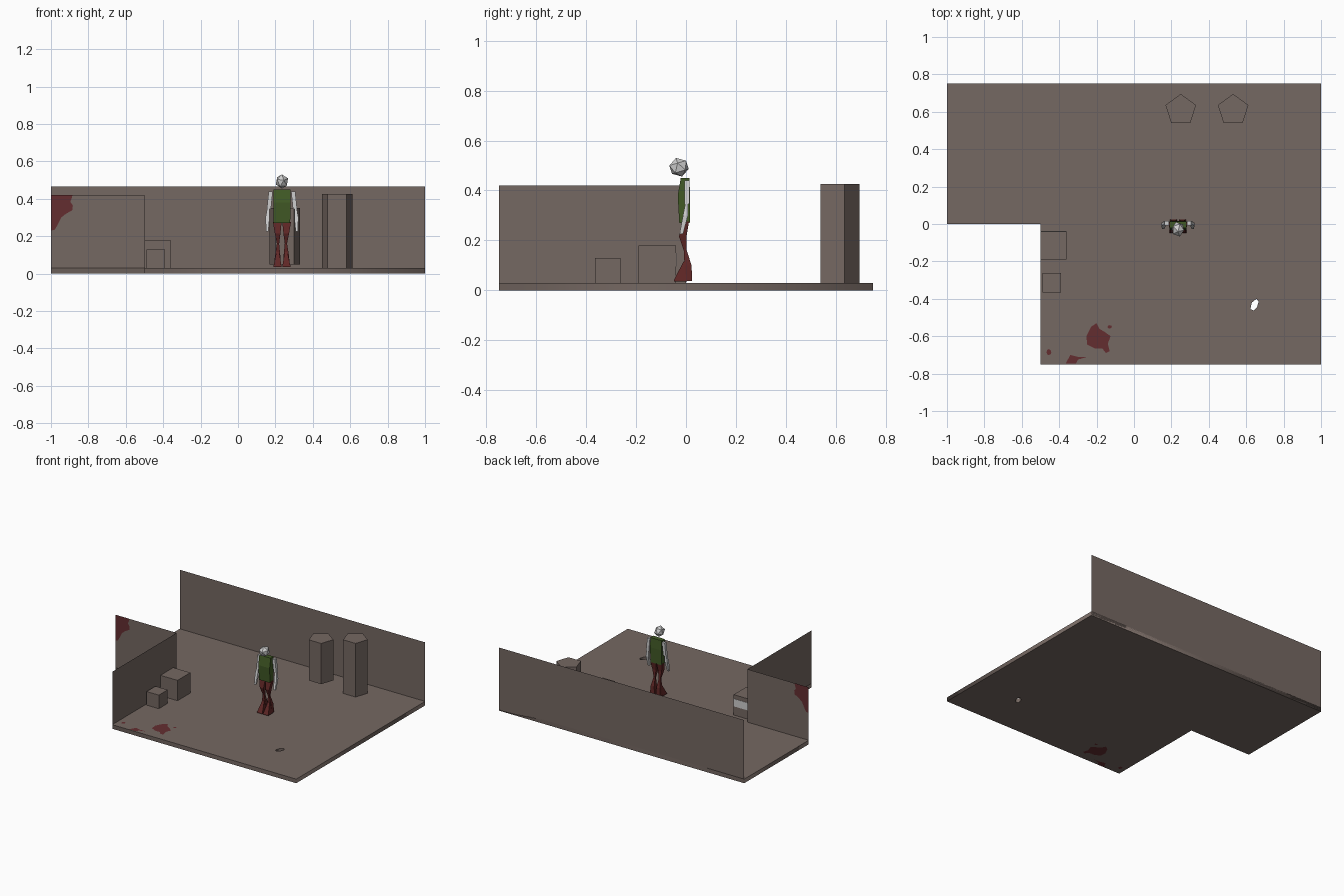
import bpy, bmesh, math
from mathutils import Matrix

if "Cube" in bpy.data.objects:
    bpy.data.objects.remove(bpy.data.objects["Cube"])


def material(name, rgb):
    m = bpy.data.materials.new(name)
    m.diffuse_color = (*rgb, 1)
    m.use_nodes = True
    m.node_tree.nodes["Principled BSDF"].inputs["Base Color"].default_value = m.diffuse_color
    return m


STONE = material("brown stone", (0.178, 0.138, 0.122))
BLOOD = material("dark blood", (0.127, 0.027, 0.030))
BONE = material("pale grey", (0.62, 0.62, 0.62))
GREEN = material("moss green", (0.053, 0.102, 0.019))
RED = material("trouser red", (0.115, 0.020, 0.019))


def finish(name, bm, mat, recalc=True):
    if recalc:
        bmesh.ops.recalc_face_normals(bm, faces=bm.faces)
    me = bpy.data.meshes.new(name)
    bm.to_mesh(me)
    bm.free()
    me.materials.append(mat)
    ob = bpy.data.objects.new(name, me)
    bpy.context.collection.objects.link(ob)
    return ob


def sheet(name, pts, mat):
    """A single flat face."""
    bm = bmesh.new()
    bm.faces.new([bm.verts.new(p) for p in pts])
    return finish(name, bm, mat, recalc=False)


def box(name, x0, x1, y0, y1, z0, z1, mat):
    bm = bmesh.new()
    bmesh.ops.create_cube(bm, size=1)
    for v in bm.verts:
        v.co = ((x0, x1)[v.co.x > 0], (y0, y1)[v.co.y > 0], (z0, z1)[v.co.z > 0])
    return finish(name, bm, mat)


def loft(name, sections, n, mat, turn=0.0):
    """Closed body through sections (cx, cy, z, rx, ry) with n sides."""
    bm = bmesh.new()
    k = math.sqrt(2) if n == 4 else 1
    rings = []
    for cx, cy, z, rx, ry in sections:
        ring = []
        for i in range(n):
            a = turn + math.tau * i / n
            ring.append(bm.verts.new((cx + k * rx * math.cos(a), cy + k * ry * math.sin(a), z)))
        rings.append(ring)
    for lo, hi in zip(rings, rings[1:]):
        for i in range(n):
            j = (i + 1) % n
            bm.faces.new((lo[i], lo[j], hi[j], hi[i]))
    bm.faces.new(rings[0])
    bm.faces.new(rings[-1])
    return finish(name, bm, mat)


def ellipse(cx, cy, rx, ry, n=8):
    return [(cx + rx * math.cos(math.tau * i / n), cy + ry * math.sin(math.tau * i / n)) for i in range(n)]


# Floor: L-shaped slab with a small hole, from a filled 2D curve
outline = [(-1, 0), (-0.5, 0), (-0.5, -0.75), (1, -0.75), (1, 0.75), (-1, 0.75)]
hole = [(0.622, -0.455), (0.64, -0.463), (0.658, -0.445), (0.666, -0.415), (0.655, -0.40), (0.63, -0.42)]
cu = bpy.data.curves.new("floor", "CURVE")
cu.dimensions = "2D"
cu.fill_mode = "BOTH"
cu.extrude = 0.015
for loop in (outline, hole):
    s = cu.splines.new("POLY")
    s.points.add(len(loop) - 1)
    for p, (x, y) in zip(s.points, loop):
        p.co = (x, y, 0, 1)
    s.use_cyclic_u = True
cu.materials.append(STONE)
floor = bpy.data.objects.new("floor", cu)
floor.location.z = 0.015
bpy.context.collection.objects.link(floor)
bpy.context.view_layer.objects.active = floor
floor.select_set(True)
bpy.ops.object.convert(target="MESH")

# Walls: thin sheets
sheet("back_wall", [(-1, 0.75, 0), (1, 0.75, 0), (1, 0.75, 0.465), (-1, 0.75, 0.465)], STONE)
sheet("inner_wall_side", [(-0.5, -0.75, 0), (-0.5, 0, 0), (-0.5, 0, 0.42), (-0.5, -0.75, 0.42)], STONE)
sheet("inner_wall_front", [(-1, 0, 0), (-0.5, 0, 0), (-0.5, 0, 0.42), (-1, 0, 0.42)], STONE)

# Blood stain on the inner wall, both sides
stain = [(-1, 0.23), (-0.98, 0.235), (-0.965, 0.26), (-0.945, 0.30), (-0.92, 0.32), (-0.885, 0.34),
         (-0.883, 0.365), (-0.897, 0.385), (-0.89, 0.40), (-0.885, 0.42), (-1, 0.42)]
sheet("wall_stain_front", [(x, -0.001, z) for x, z in stain], BLOOD)
sheet("wall_stain_back", [(x, 0.001, z) for x, z in reversed(stain)], BLOOD)

# Blood pools on the floor, top and underside
pools = [
    [(-0.255, -0.60), (-0.25, -0.645), (-0.21, -0.665), (-0.17, -0.665), (-0.15, -0.69), (-0.13, -0.68),
     (-0.14, -0.64), (-0.125, -0.60), (-0.16, -0.575), (-0.185, -0.56), (-0.20, -0.53), (-0.23, -0.55)],
    ellipse(-0.13, -0.55, 0.012, 0.009),
    ellipse(-0.455, -0.685, 0.013, 0.016),
    [(-0.365, -0.745), (-0.31, -0.745), (-0.30, -0.725), (-0.255, -0.712), (-0.30, -0.71), (-0.34, -0.70)],
]
for i, p in enumerate(pools):
    sheet(f"pool_top_{i}", [(x, y, 0.031) for x, y in p], BLOOD)
    sheet(f"pool_under_{i}", [(x, y, -0.0007) for x, y in reversed(p)], BLOOD)

# Crates and the pale label on the rear of the large one
box("large_crate", -0.499, -0.36, -0.19, -0.04, 0.03, 0.18, STONE)
box("small_crate", -0.49, -0.39, -0.365, -0.262, 0.03, 0.13, STONE)
box("crate_label", -0.499, -0.36, -0.04, -0.038, 0.095, 0.15, BONE)

# Five-sided pillars
for name, x, z0, z1 in (("short_pillar", 0.25, 0.05, 0.35), ("tall_pillar", 0.53, 0.03, 0.425)):
    loft(name, [(x, 0.609, z, 0.086, 0.086) for z in (z0, z1)], 5, STONE, math.pi / 2)

# Figure: floating faceted head
CX = 0.235
bm = bmesh.new()
bmesh.ops.create_icosphere(bm, subdivisions=1, radius=1, matrix=Matrix.Rotation(0.3, 4, "X"))
bmesh.ops.scale(bm, vec=(0.036, 0.041, 0.039), verts=bm.verts)
bmesh.ops.translate(bm, vec=(CX, -0.028, 0.493), verts=bm.verts)
finish("head", bm, BONE)

# Torso
loft("torso", [(CX, -0.006, 0.27, 0.044, 0.021), (CX, -0.008, 0.38, 0.046, 0.025),
               (CX, -0.004, 0.45, 0.046, 0.017)], 4, GREEN, math.pi / 4)

# Limbs, mirrored left and right
for side, s in (("left", 1), ("right", -1)):
    def limb(name, secs, n, mat):
        loft(f"{side}_{name}", [(CX + s * dx, y, z, rx, ry) for dx, y, z, rx, ry in secs],
             n, mat, math.pi / 4 if n == 4 else 0)

    limb("upper_arm", [(0.060, 0.004, 0.44, 0.011, 0.011), (0.070, 0.004, 0.345, 0.011, 0.010)], 4, BONE)
    limb("forearm", [(0.073, 0.003, 0.345, 0.007, 0.006), (0.077, -0.002, 0.30, 0.011, 0.010),
                     (0.079, -0.019, 0.225, 0.006, 0.007)], 4, BONE)
    limb("thigh", [(0.025, -0.002, 0.275, 0.023, 0.014), (0.023, -0.013, 0.215, 0.015, 0.015),
                   (0.021, -0.003, 0.16, 0.006, 0.006)], 4, RED)
    limb("shin", [(0.021, -0.003, 0.16, 0.006, 0.006), (0.023, 0.008, 0.10, 0.014, 0.014),
                  (0.024, 0.012, 0.038, 0.019, 0.013)], 4, RED)
    limb("foot", [(0.024, -0.022, 0.036, 0.021, 0.027), (0.024, -0.022, 0.042, 0.021, 0.026),
                  (0.022, -0.005, 0.115, 0.008, 0.005)], 4, RED)
